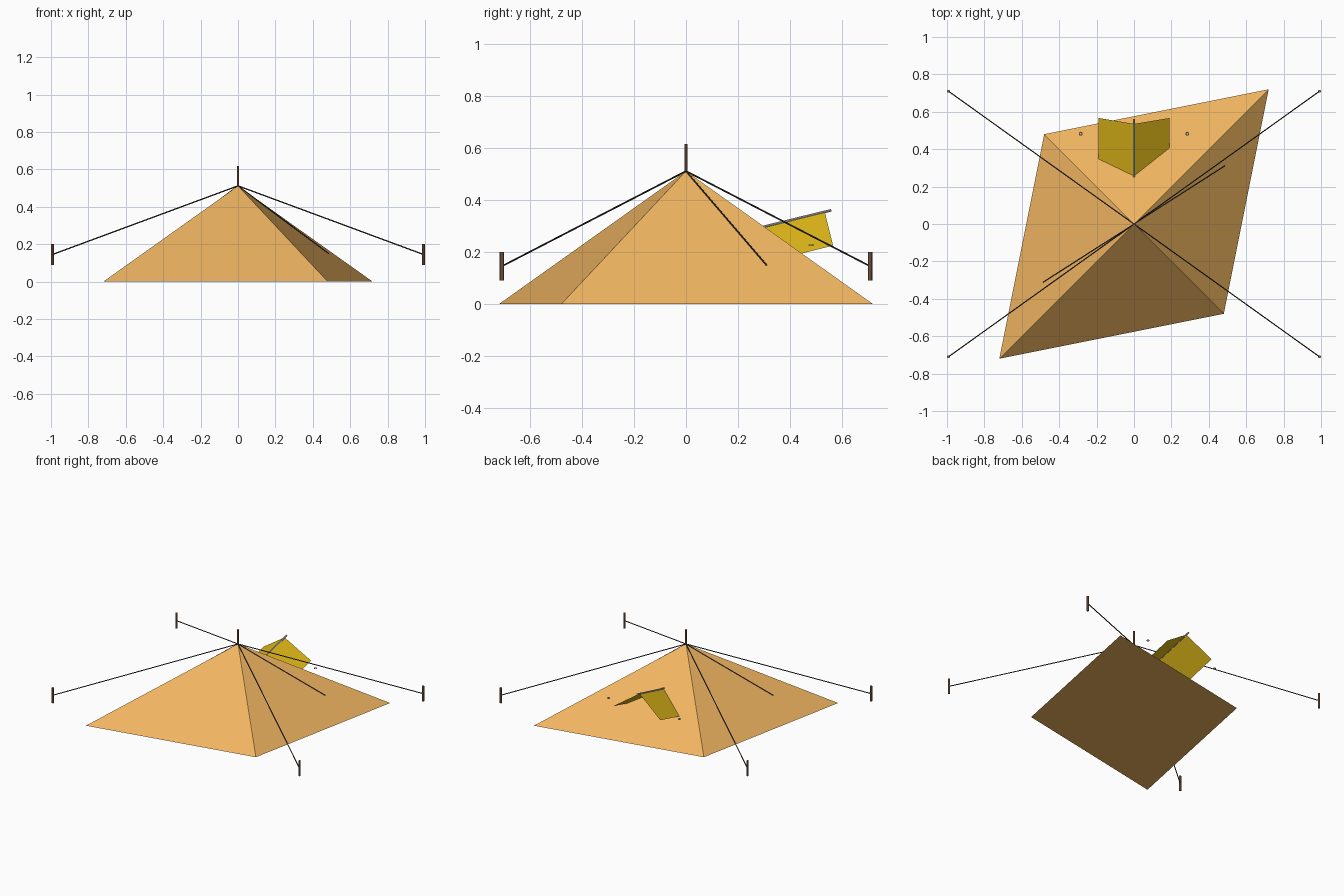
import bpy, bmesh
from mathutils import Vector

if "Cube" in bpy.data.objects:
    bpy.data.objects.remove(bpy.data.objects["Cube"])


def material(name, rgb):
    m = bpy.data.materials.new(name)
    m.diffuse_color = (*rgb, 1)
    m.use_nodes = True
    m.node_tree.nodes["Principled BSDF"].inputs["Base Color"].default_value = m.diffuse_color
    return m


CANVAS = material("canvas", (0.87, 0.46, 0.12))
YELLOW = material("yellow_cloth", (0.75, 0.48, 0.01))
WOOD = material("wood", (0.27, 0.14, 0.08))
ROPE = material("rope", (0.04, 0.035, 0.03))


def mesh_object(name, verts, faces, mat):
    me = bpy.data.meshes.new(name)
    me.from_pydata(verts, [], faces)
    me.materials.append(mat)
    ob = bpy.data.objects.new(name, me)
    bpy.context.collection.objects.link(ob)
    return ob


def rod(name, a, b, radius, mat=None, sides=8):
    a, b = Vector(a), Vector(b)
    d = b - a
    bpy.ops.mesh.primitive_cylinder_add(vertices=sides, radius=radius,
                                        depth=d.length, location=(a + b) / 2)
    ob = bpy.context.object
    ob.name = name
    ob.rotation_euler = d.to_track_quat('Z', 'Y').to_euler()
    if mat:
        ob.data.materials.append(mat)
    return ob


# Skewed pyramid tent with a closed floor
APEX = (0, 0, 0.512)
base = [(0.72, 0.72, 0), (-0.48, 0.48, 0), (-0.72, -0.72, 0), (0.48, -0.48, 0)]
mesh_object("tent", base + [APEX],
            [(3, 2, 1, 0)] + [(i, (i + 1) % 4, 4) for i in range(4)], CANVAS)

# Centre pole
rod("centre_pole", (0, 0, 0.01), (0, 0, 0.617), 0.006, WOOD)

# Stakes and guy ropes at four corners
for sx in (-1, 1):
    for sy in (-1, 1):
        x, y = sx * 0.992, sy * 0.71
        rod("stake", (x, y, 0.09), (x, y, 0.2), 0.008, WOOD)
        rod("guy_rope", APEX, (x, y, 0.145), 0.0035, ROPE, 6)

# Seam ropes lying on the two side walls
for s in (-1, 1):
    rod("seam_rope", APEX, (s * 0.485, s * 0.31, 0.15), 0.003, ROPE, 6)

# Entrance awning: two sloping panels running into the back wall
SLOPE = 0.255
ridge_out, eave_out = (0.535, 0.355), (0.567, 0.225)
DEPTH = 0.31
for s, side in ((-1, "left"), (1, "right")):
    pts = [(0, *ridge_out), (s * 0.19, *eave_out)]
    pts += [(x, y - DEPTH, z - DEPTH * SLOPE) for x, y, z in reversed(pts)]
    mesh_object("awning_" + side, pts, [(0, 1, 2, 3)[::s]], YELLOW)

# Awning ridge pole
rod("ridge_pole", (0, 0.24, 0.283), (0, 0.56, 0.361), 0.005)

# Small tie rings beside the awning
for s in (-1, 1):
    bpy.ops.mesh.primitive_torus_add(major_radius=0.008, minor_radius=0.0025,
                                     major_segments=12, minor_segments=6,
                                     location=(s * 0.285, 0.483, 0.227))
    bpy.context.object.name = "tie_ring"
